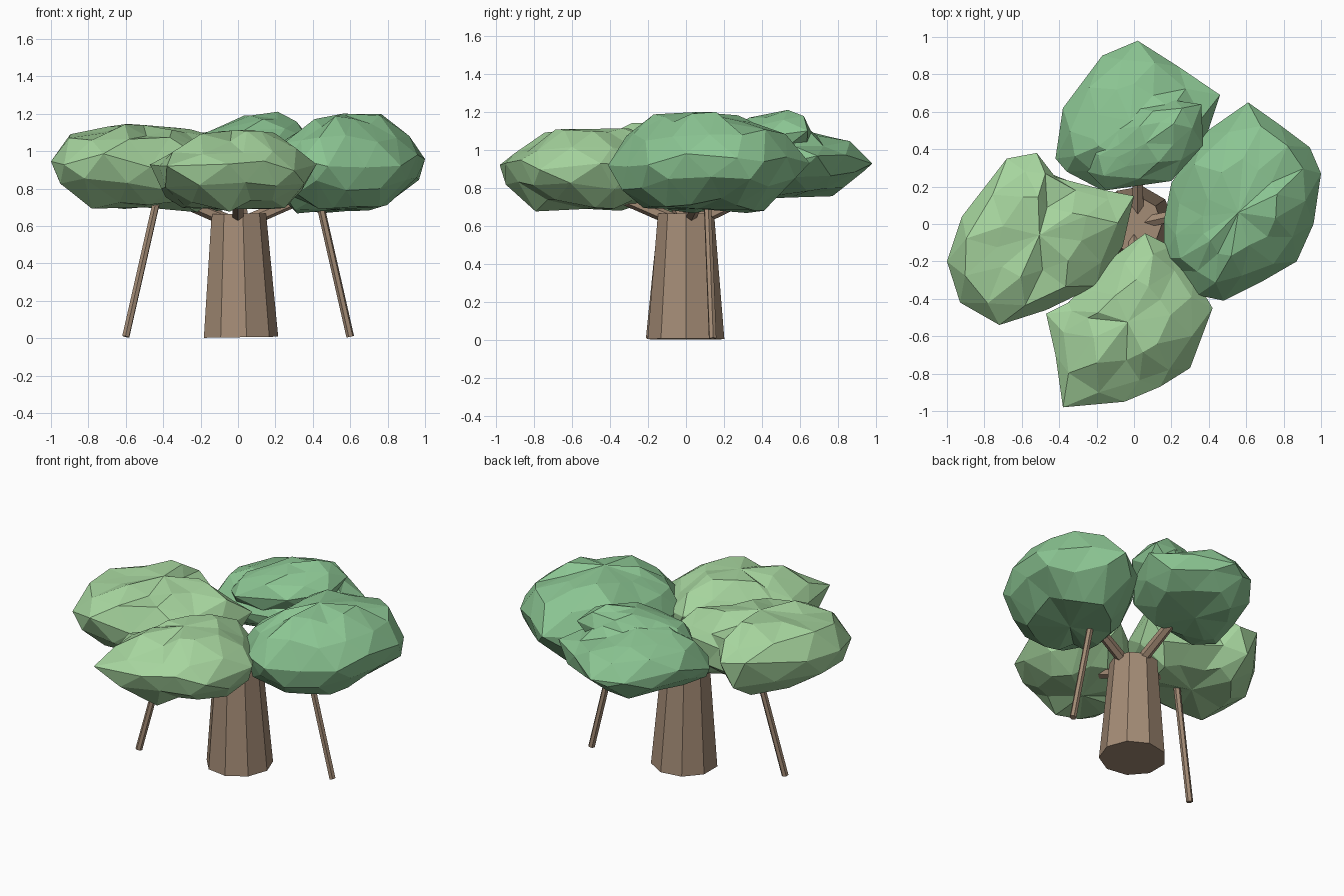
import bpy, bmesh, math, random
from mathutils import Vector

if "Cube" in bpy.data.objects:
    bpy.data.objects.remove(bpy.data.objects["Cube"])

random.seed(4)


def material(name, rgb):
    m = bpy.data.materials.new(name)
    m.diffuse_color = (*rgb, 1)
    m.use_nodes = True
    m.node_tree.nodes["Principled BSDF"].inputs["Base Color"].default_value = m.diffuse_color
    return m


BARK = material("bark", (0.37, 0.26, 0.18))
DARK_LEAF = material("leaf_dark", (0.26, 0.56, 0.29))
LIGHT_LEAF = material("leaf_light", (0.38, 0.66, 0.34))


def add_mesh(name, bm, mat):
    bmesh.ops.recalc_face_normals(bm, faces=bm.faces)
    me = bpy.data.meshes.new(name)
    bm.to_mesh(me)
    bm.free()
    me.materials.append(mat)
    ob = bpy.data.objects.new(name, me)
    bpy.context.collection.objects.link(ob)
    return ob


def pole(name, a, b, r1, r2, sides):
    """Tapered straight stick from a to b."""
    a, b = Vector(a), Vector(b)
    bm = bmesh.new()
    bmesh.ops.create_cone(bm, cap_ends=True, segments=sides, radius1=r1,
                          radius2=r2, depth=(b - a).length)
    ob = add_mesh(name, bm, BARK)
    ob.location = (a + b) / 2
    ob.rotation_mode = 'QUATERNION'
    ob.rotation_quaternion = (b - a).to_track_quat('Z', 'Y')
    return ob


# ring profile of a leaf clump: (outline scale, height fraction, half-step)
RINGS = [(0.48, 0.86, 0), (0.84, 0.52, 1), (1.0, 0.0, 0),
         (0.95, -0.5, 1), (0.62, -0.95, 0)]


def clump(name, outline, z_low, z_mid, z_top, mat, tilt=(0, 0), jitter=0.035):
    """Faceted leaf clump lofted from its plan outline."""
    pts = [Vector(p) for p in outline]
    n = len(pts)
    c = sum(pts, Vector((0, 0))) / n
    bm = bmesh.new()

    def vert(p, h, j):
        z = z_mid + (h * (z_top - z_mid) if h > 0 else h * (z_mid - z_low))
        d = p - c
        z += d.x * tilt[0] + d.y * tilt[1] + random.uniform(-j, j)
        return bm.verts.new((p.x, p.y, z))

    rings = []
    for s, h, half in RINGS:
        ring = []
        for i in range(n):
            p = (pts[i] + pts[(i + 1) % n]) / 2 if half else pts[i]
            k = s if s == 1 else s * random.uniform(0.95, 1.05)
            ring.append(vert(c + (p - c) * k, h, jitter))
        rings.append(ring)
    for k in range(len(rings) - 1):
        a, b = rings[k], rings[k + 1]
        for i in range(n):
            j = (i + 1) % n
            if RINGS[k][2] == 0:
                bm.faces.new((a[i], b[i], a[j]))
                bm.faces.new((a[j], b[i], b[j]))
            else:
                bm.faces.new((a[i], b[i], b[j]))
                bm.faces.new((a[i], b[j], a[j]))
    for ring, h in ((rings[0], 1), (rings[-1], -1)):
        tip = vert(c, h, 0)
        for i in range(n):
            bm.faces.new((ring[i], ring[(i + 1) % n], tip))
    return add_mesh(name, bm, mat)


# trunk
pole("trunk", (0.01, 0, 0.005), (0.0, 0, 0.665), 0.205, 0.15, 9)

# branches reaching into the four clumps
for name, a, b in (("branch_right", (0.06, 0.01, 0.63), (0.46, 0.1, 0.80)),
                   ("branch_left", (-0.06, -0.01, 0.63), (-0.46, -0.1, 0.80)),
                   ("branch_front", (0, -0.06, 0.63), (0, -0.46, 0.80)),
                   ("branch_back", (0.02, 0.06, 0.63), (0.02, 0.46, 0.82))):
    pole(name, a, b, 0.035, 0.03, 6)

# slanted props on both sides
for name, s in (("prop_right", 1), ("prop_left", -1)):
    pole(name, (s * 0.6, s * 0.14 - (0.05 if s < 0 else 0), 0.008),
         (s * 0.42, s * 0.11, 0.80), 0.021, 0.021, 6)

# foliage
clump("foliage_right",
      [(0.16, -0.18), (0.16, 0.02), (0.2, 0.22), (0.38, 0.49), (0.61, 0.65),
       (0.78, 0.53), (0.94, 0.41), (1.0, 0.27), (0.96, 0.0), (0.87, -0.2),
       (0.68, -0.31), (0.48, -0.41), (0.34, -0.38), (0.25, -0.25)],
      0.69, 0.94, 1.20, DARK_LEAF, (0.03, 0.0))
clump("foliage_left",
      [(-1, -0.2), (-0.93, -0.42), (-0.72, -0.54), (-0.47, -0.46),
       (-0.2, -0.33), (-0.06, -0.12), (0.0, 0.15), (-0.15, 0.18),
       (-0.42, 0.25), (-0.52, 0.38), (-0.68, 0.35), (-0.92, 0.04)],
      0.70, 0.95, 1.14, LIGHT_LEAF, (-0.03, 0.0))
clump("foliage_front",
      [(-0.47, -0.48), (-0.42, -0.7), (-0.38, -0.98), (-0.05, -0.95),
       (0.14, -0.87), (0.3, -0.77), (0.42, -0.45), (0.32, -0.28),
       (0.2, -0.12), (0.06, -0.05), (-0.17, -0.22), (-0.35, -0.42)],
      0.69, 0.91, 1.11, LIGHT_LEAF, (0.03, 0.0))
clump("foliage_back_lower",
      [(-0.42, 0.35), (-0.38, 0.62), (-0.17, 0.9), (0.02, 0.98),
       (0.24, 0.84), (0.46, 0.69), (0.38, 0.45), (0.2, 0.23),
       (-0.17, 0.18), (-0.36, 0.28)],
      0.75, 0.93, 1.12, DARK_LEAF, (0.02, 0.05))
clump("foliage_back_upper",
      [(-0.24, 0.42), (0.0, 0.62), (0.22, 0.66), (0.36, 0.64),
       (0.37, 0.42), (0.2, 0.23), (-0.15, 0.18), (-0.25, 0.28)],
      0.88, 1.05, 1.19, DARK_LEAF, (0.12, 0.12), 0.015)
